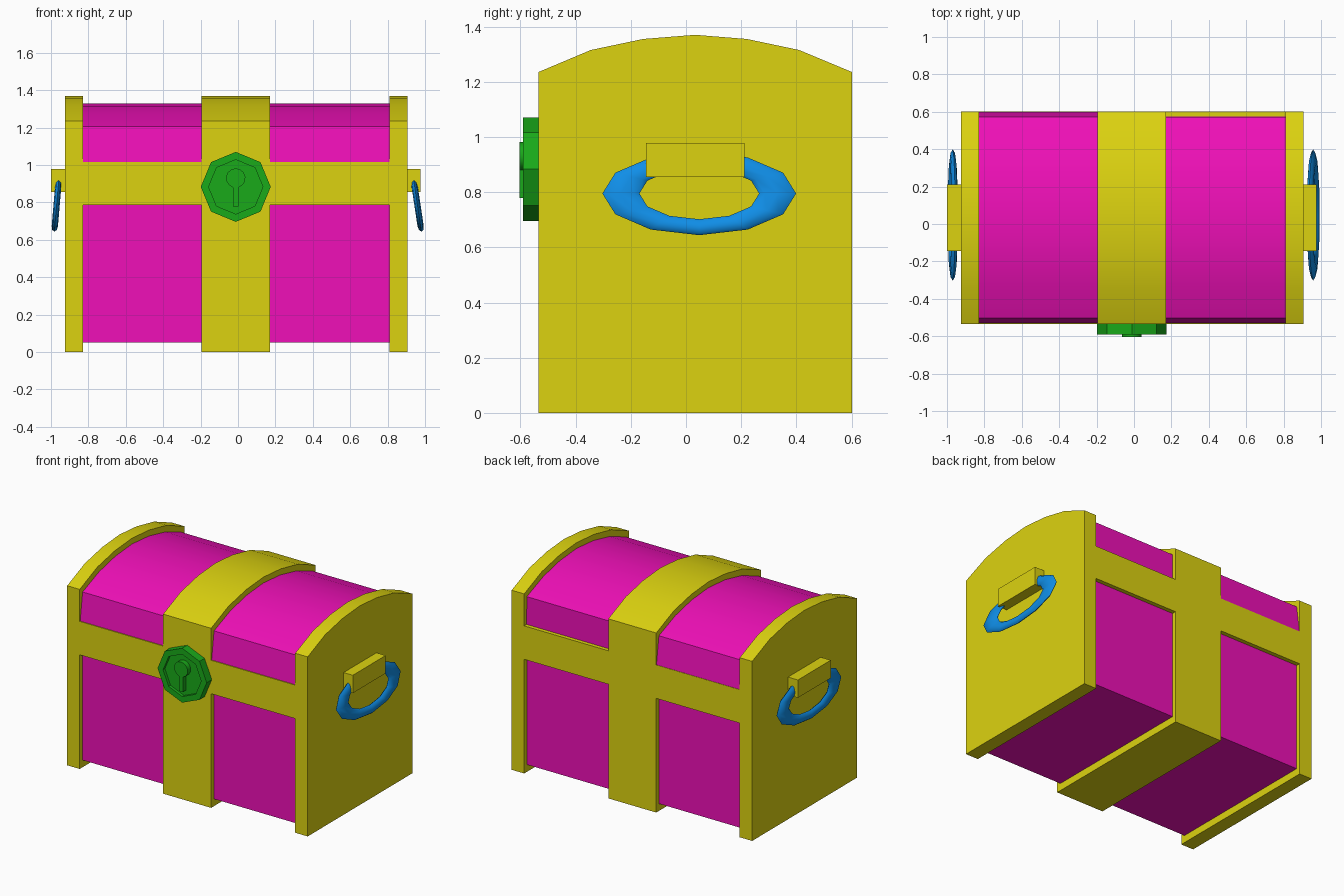
import bpy, bmesh, math
from mathutils import Matrix

if "Cube" in bpy.data.objects:
    bpy.data.objects.remove(bpy.data.objects["Cube"])


def material(name, color):
    m = bpy.data.materials.new(name)
    m.diffuse_color = color
    m.use_nodes = True
    m.node_tree.nodes["Principled BSDF"].inputs["Base Color"].default_value = m.diffuse_color
    return m


GOLD = material("gold", (0.72, 0.65, 0.005, 1))
PINK = material("pink", (0.87, 0.005, 0.48, 1))
GREEN = material("green", (0.01, 0.4, 0.01, 1))
BLUE = material("blue", (0.005, 0.27, 0.8, 1))


def finish(name, bm, mat, angle=30):
    bmesh.ops.recalc_face_normals(bm, faces=bm.faces)
    me = bpy.data.meshes.new(name)
    bm.to_mesh(me)
    bm.free()
    me.materials.append(mat)
    ob = bpy.data.objects.new(name, me)
    bpy.context.collection.objects.link(ob)
    bpy.ops.object.select_all(action='DESELECT')
    ob.select_set(True)
    bpy.context.view_layer.objects.active = ob
    bpy.ops.object.shade_smooth_by_angle(angle=math.radians(angle))
    return ob


def prism_x(name, profile, x0, x1, mat):
    """Extrude a (y, z) profile from x0 to x1."""
    bm = bmesh.new()
    face = bm.faces.new([bm.verts.new((x0, y, z)) for y, z in profile])
    ext = bmesh.ops.extrude_face_region(bm, geom=[face])
    verts = [g for g in ext["geom"] if isinstance(g, bmesh.types.BMVert)]
    bmesh.ops.translate(bm, verts=verts, vec=(x1 - x0, 0, 0))
    return finish(name, bm, mat)


def box(name, x, y, z, mat):
    return prism_x(name, [(y[0], z[0]), (y[1], z[0]), (y[1], z[1]), (y[0], z[1])], x[0], x[1], mat)


F, B = -0.535, 0.602

# Arched gold end panels and centre band
arch = [(F, 0), (B, 0), (B, 1.235), (0.41, 1.315), (0.22, 1.355), (0.033, 1.37),
        (-0.155, 1.355), (-0.345, 1.315), (F, 1.235)]
for name, x0, x1 in (("left_end", -0.925, -0.83), ("centre_band", -0.195, 0.17),
                     ("right_end", 0.81, 0.905)):
    prism_x(name, arch, x0, x1, GOLD)

# Pink panels, gold rails and domed lids for each bay between the bands
for side, x, back in (("left", (-0.83, -0.195), 0.6), ("right", (0.17, 0.81), 0.575)):
    box(side + "_body", x, (-0.505, 0.573), (0.05, 0.80), PINK)
    box(side + "_rail", x, (F, B), (0.785, 1.015), GOLD)
    lid = [(-0.53, 1.01), (back, 1.01), (0.573, 1.205), (0.395, 1.275), (0.215, 1.315),
           (0.033, 1.33), (-0.148, 1.315), (-0.327, 1.275), (-0.503, 1.205)]
    prism_x(side + "_lid", lid, x[0], x[1], PINK)

# Side brackets with tilted oval ring handles
box("right_bracket", (0.90, 0.975), (-0.145, 0.212), (0.855, 0.978), GOLD)
box("left_bracket", (-1.0, -0.92), (-0.145, 0.212), (0.855, 0.978), GOLD)
for side, cx, lean in (("right", 0.958, -0.15), ("left", -0.969, 0.085)):
    bpy.ops.mesh.primitive_torus_add(major_segments=12, minor_segments=8,
                                     major_radius=0.284, minor_radius=0.067)
    ob = bpy.context.object
    ob.name = side + "_ring_handle"
    ob.data.transform(Matrix.Rotation(math.pi / 2, 4, 'Y'))
    ob.data.transform(Matrix.Diagonal((0.25, 1, 0.43, 1)))
    for v in ob.data.vertices:
        v.co.x += lean * v.co.z
    ob.location = (cx, 0.048, 0.795)
    ob.data.materials.append(BLUE)
    bpy.ops.object.shade_smooth_by_angle(angle=math.radians(60))

# Octagonal lock plate with a recessed face
CX, CZ = -0.012, 0.883
bm = bmesh.new()
rings = []
for r, y in ((0.187, -0.52), (0.187, -0.59), (0.145, -0.59), (0.145, -0.57)):
    rings.append([bm.verts.new((CX + r * math.cos(i * math.pi / 4), y,
                                CZ + r * math.sin(i * math.pi / 4))) for i in range(8)])
for a, b in zip(rings, rings[1:]):
    for i in range(8):
        j = (i + 1) % 8
        bm.faces.new((a[i], a[j], b[j], b[i]))
bm.faces.new(rings[0])
bm.faces.new(rings[-1])
finish("lock_plate", bm, GREEN)

# Raised keyhole: round head with a narrow stem
bm = bmesh.new()
pts = []
for i in range(13):
    a = math.radians(-73 + i * 326 / 12)
    pts.append((CX + 0.052 * math.sin(a + math.pi / 2 + math.radians(0)),
                0.93 + 0.052 * math.sin(a)))
pts += [(CX - 0.015, 0.778), (CX + 0.015, 0.778)]
face = bm.faces.new([bm.verts.new((x, -0.56, z)) for x, z in pts])
ext = bmesh.ops.extrude_face_region(bm, geom=[face])
bmesh.ops.translate(bm, vec=(0, -0.044, 0),
                    verts=[g for g in ext["geom"] if isinstance(g, bmesh.types.BMVert)])
finish("keyhole", bm, GREEN)
